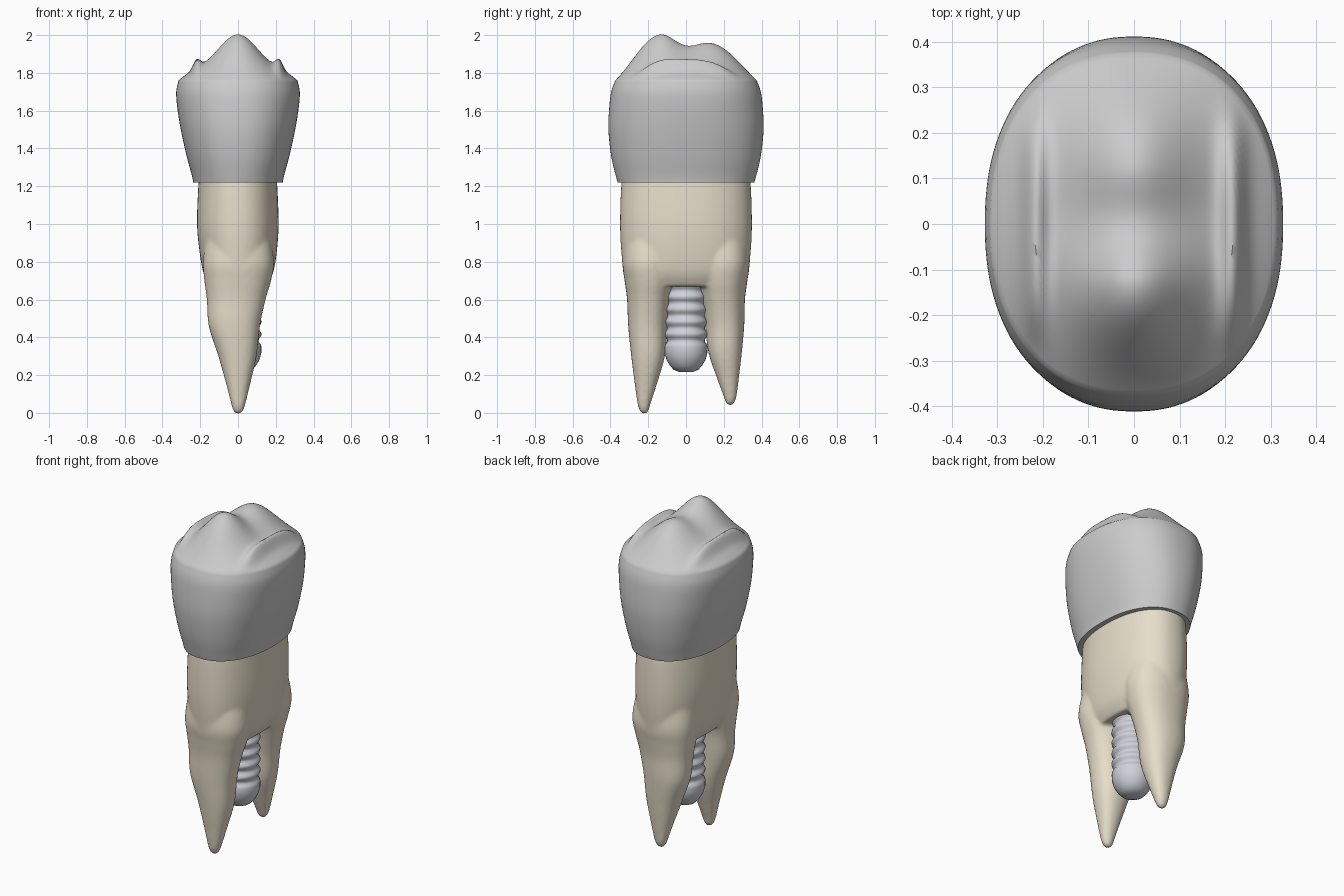
import bpy, bmesh
from math import cos, sin, pi, exp

if "Cube" in bpy.data.objects:
    bpy.data.objects.remove(bpy.data.objects["Cube"])


def mat(name, col):
    m = bpy.data.materials.new(name)
    m.diffuse_color = (*col, 1)
    m.use_nodes = True
    m.node_tree.nodes["Principled BSDF"].inputs["Base Color"].default_value = m.diffuse_color
    return m


def ring(cx, cy, hx, hy, z, n, e=2.25):
    """Superellipse ring; z may be a number or a height function."""
    pts = []
    for i in range(n):
        a = 2 * pi * i / n
        c, s = cos(a), sin(a)
        k = (abs(c) ** e + abs(s) ** e) ** (-1 / e)
        x, y = cx + hx * k * c, cy + hy * k * s
        pts.append((x, y, z(x, y) if callable(z) else z))
    return pts


def smooth_rows(rows, k=4):
    """Catmull-Rom interpolation of profile rows."""
    out = []
    for i in range(len(rows) - 1):
        p = [rows[max(0, i - 1)], rows[i], rows[i + 1], rows[min(len(rows) - 1, i + 2)]]
        for j in range(k):
            t = j / k
            out.append([0.5 * (2 * b + (c - a) * t + (2 * a - 5 * b + 4 * c - d) * t * t
                               + (3 * b - a - 3 * c + d) * t ** 3) for a, b, c, d in zip(*p)])
    return out + [list(rows[-1])]


def loft(bm, rings):
    """Skin a closed stack of rings, capped at both ends."""
    vs = [[bm.verts.new(p) for p in r] for r in rings]
    n = len(vs[0])
    fs = [bm.faces.new(vs[0][::-1]), bm.faces.new(vs[-1])]
    for a, b in zip(vs, vs[1:]):
        for i in range(n):
            fs.append(bm.faces.new((a[i], a[(i + 1) % n], b[(i + 1) % n], b[i])))
    bmesh.ops.recalc_face_normals(bm, faces=fs)


def finish(bm, name, m, angle=50):
    me = bpy.data.meshes.new(name)
    bm.to_mesh(me)
    bm.free()
    ob = bpy.data.objects.new(name, me)
    bpy.context.collection.objects.link(ob)
    me.materials.append(m)
    bpy.ops.object.select_all(action='DESELECT')
    ob.select_set(True)
    bpy.context.view_layer.objects.active = ob
    bpy.ops.object.shade_smooth_by_angle(angle=angle * pi / 180)
    return ob


enamel = mat("enamel", (0.88, 0.88, 0.86))
dentine = mat("dentine", (0.80, 0.73, 0.59))
metal = mat("metal", (0.62, 0.64, 0.69))

# Crown: side wall rings, then a chewing surface from a height function
HX, HY = 0.315, 0.375


def chew(x, y):
    e = 2.25
    s = min(1, (abs(x / HX) ** e + abs(y / HY) ** e) ** (1 / e))
    z = 0.09 * (1 - s ** 3)
    gx = exp(-(x / 0.135) ** 2)
    c1 = 0.155 * gx * exp(-((y + 0.14) / (0.13 if y > -0.14 else 0.165)) ** 2)
    c2 = 0.11 * gx * exp(-((y - 0.13) / (0.14 if y < 0.13 else 0.18)) ** 2)
    rim = (0.052 - 0.03 * y) * exp(-((abs(x) - 0.22) / 0.027) ** 2) * exp(-(y / 0.26) ** 6)
    return 1.76 + z + (c1 + c2 + rim) * (1 - s ** 6)


wall = smooth_rows([(1.22, .237, .362), (1.26, .245, .373), (1.36, .272, .396),
                    (1.50, .303, .411), (1.62, .322, .406), (1.70, .327, .396), (1.76, HX, HY)])
N = 128
rings = [ring(0, 0, hx, hy, z, N) for z, hx, hy in wall]
for i in range(1, 36):
    s = 1 - i / 36
    rings.append(ring(0, 0, HX * s, HY * s, chew, N))
bm = bmesh.new()
loft(bm, rings)
finish(bm, "crown", enamel)

# Root: trunk plus two tapering roots, fused by a voxel remesh
bm = bmesh.new()
trunk = smooth_rows([(1.28, -.20, .20, .33), (1.2, -.21, .208, .343), (1.0, -.217, .215, .349),
                     (.85, -.203, .205, .342), (.74, -.183, .185, .325), (.67, -.15, .15, .26)])
loft(bm, [ring((a + b) / 2, 0, (b - a) / 2, hy, z, 64) for z, a, b, hy in trunk])
# columns: z, x min, x max, inner y, outer y
legs = [(.95, -.17, .17, .02, .32), (.80, -.185, .19, .05, .337), (.70, -.178, .175, .058, .325),
        (.60, -.165, .146, .082, .312), (.46, -.155, .116, .098, .306), (.30, -.104, .098, .112, .29),
        (.15, -.062, .064, .155, .271), (.05, -.037, .040, .187, .257),
        (.012, -.026, .028, .198, .246), (-.005, -.01, .012, .212, .232)]
for side, lift in ((-1, 0.0), (1, 0.045)):
    rs = []
    for z, a, b, yi, yo in smooth_rows(legs):
        zz = z + lift * max(0, 1 - z / 0.6)
        shift = 0.012 * max(0, 1 - z / 0.6) if side > 0 else 0
        rs.append(ring((a + b) / 2, side * (yi + yo) / 2 + shift, (b - a) / 2, (yo - yi) / 2, zz, 40))
    loft(bm, rs)
root = finish(bm, "root", dentine, 180)
rm = root.modifiers.new("fuse", 'REMESH')
rm.mode = 'VOXEL'
rm.voxel_size = 0.011
rm.use_smooth_shade = True
sm = root.modifiers.new("soften", 'SMOOTH')
sm.factor = 0.5
sm.iterations = 6

# Threaded implant between the roots, with a rounded lower end
prof = [(.216, .035), (.228, .065), (.25, .085), (.28, .103), (.315, .113), (.35, .114)]
for i in range(1, 41):
    z = .35 + i * .01
    prof.append((z, .107 + .008 * cos(2 * pi * (z - .35) / .066)))
bm = bmesh.new()
loft(bm, [ring(.01, 0, r, r, z, 32, 2) for z, r in prof])
finish(bm, "implant", metal, 60)
